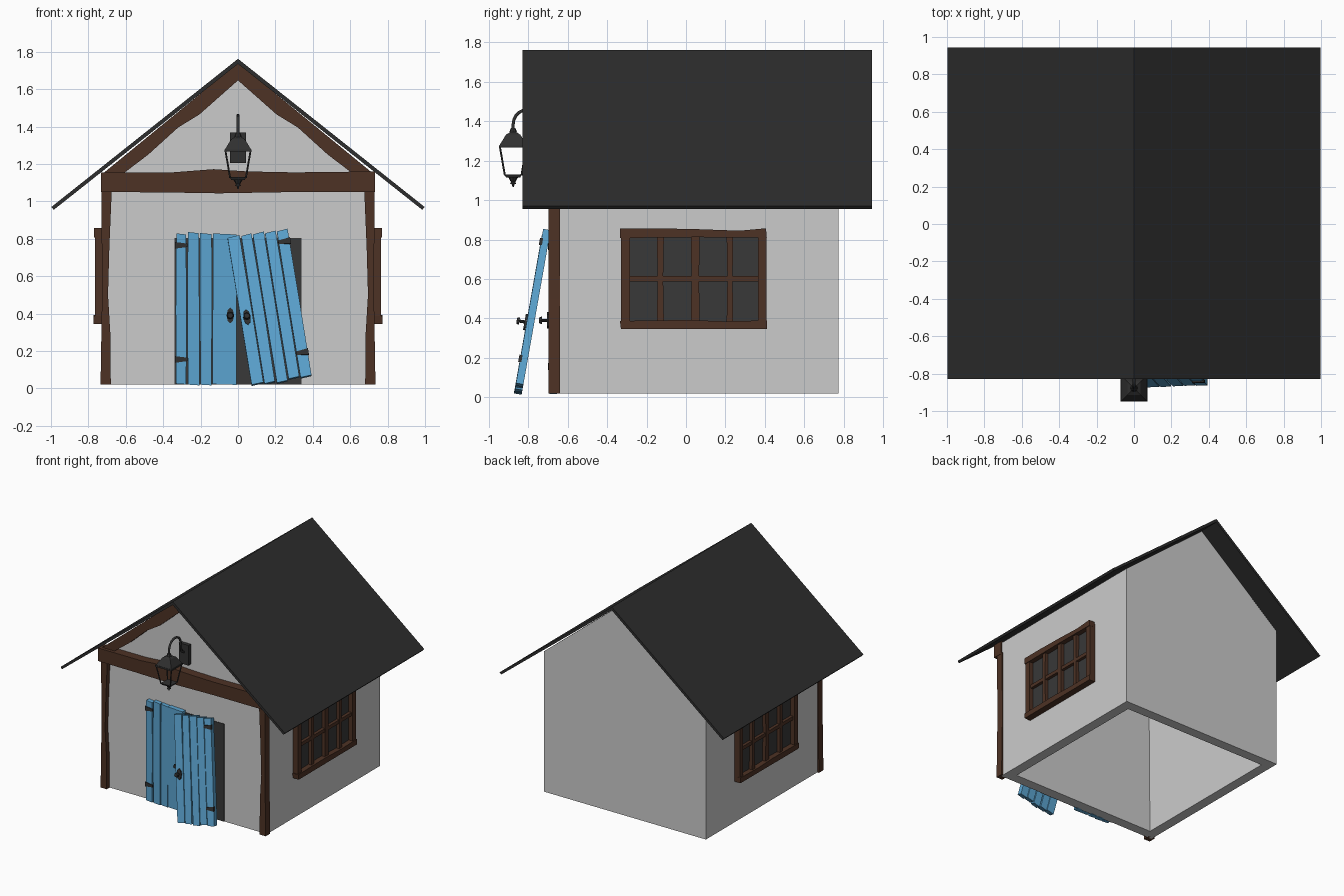
import bpy, bmesh, math, random
from mathutils import Matrix, Vector

if "Cube" in bpy.data.objects:
    bpy.data.objects.remove(bpy.data.objects["Cube"])

random.seed(4)


def material(name, rgb):
    m = bpy.data.materials.new(name)
    m.diffuse_color = (*rgb, 1)
    m.use_nodes = True
    m.node_tree.nodes["Principled BSDF"].inputs["Base Color"].default_value = m.diffuse_color
    return m


WOOD = material("brown_wood", (0.075, 0.032, 0.018))
BLUE = material("blue_paint", (0.105, 0.37, 0.63))
SLATE = material("dark_slate", (0.026, 0.026, 0.026))
IRON = material("dark_iron", (0.03, 0.03, 0.03))
GLASS = material("dark_pane", (0.04, 0.04, 0.04))


def finish(bm, name, mat, mtx=None):
    bmesh.ops.recalc_face_normals(bm, faces=bm.faces)
    if mtx:
        bmesh.ops.transform(bm, matrix=mtx, verts=bm.verts)
    me = bpy.data.meshes.new(name)
    bm.to_mesh(me)
    bm.free()
    ob = bpy.data.objects.new(name, me)
    bpy.context.collection.objects.link(ob)
    if mat:
        me.materials.append(mat)
    return ob


def prism(name, pts, axis, d0, d1, mat=None, mtx=None, open_bottom=False):
    """Outline (horizontal, z) extruded along x or y from d0 to d1."""
    bm = bmesh.new()
    at = (lambda p, d: (p[0], d, p[1])) if axis == 'y' else (lambda p, d: (d, p[0], p[1]))
    a = [bm.verts.new(at(p, d0)) for p in pts]
    b = [bm.verts.new(at(p, d1)) for p in pts]
    bm.faces.new(a)
    bm.faces.new(b[::-1])
    n = len(pts)
    for i in range(1 if open_bottom else 0, n):
        j = (i + 1) % n
        bm.faces.new((a[i], b[i], b[j], a[j]))
    return finish(bm, name, mat, mtx)


def rect(x0, x1, z0, z1):
    return [(x0, z0), (x1, z0), (x1, z1), (x0, z1)]


def cone(name, loc, r1, r2, h, seg, mat, rot=None, scale=(1, 1, 1), mtx=None):
    bm = bmesh.new()
    bmesh.ops.create_cone(bm, cap_ends=True, segments=seg, radius1=r1, radius2=r2, depth=h)
    m = Matrix.Translation(loc) @ Matrix.Diagonal((*scale, 1)) @ (rot or Matrix())
    return finish(bm, name, mat, (mtx or Matrix()) @ m)


def tube(name, pts, r, mat, cyclic=False):
    cu = bpy.data.curves.new(name, 'CURVE')
    cu.dimensions = '3D'
    cu.bevel_depth, cu.bevel_resolution, cu.use_fill_caps = r, 1, True
    sp = cu.splines.new('POLY')
    sp.points.add(len(pts) - 1)
    for p, q in zip(sp.points, pts):
        p.co = (*q, 1)
    sp.use_cyclic_u = cyclic
    cu.materials.append(mat)
    ob = bpy.data.objects.new(name, cu)
    bpy.context.collection.objects.link(ob)
    return ob


# Hollow walls, open underneath
walls = prism("walls", [(-.72, .02), (.72, .02), (.72, 1.15), (0, 1.733), (-.72, 1.15)],
              'y', -.66, .775, open_bottom=True)
sol = walls.modifiers.new("thickness", 'SOLIDIFY')
sol.thickness, sol.offset, sol.use_even_offset = .08, -1, True

# Gabled roof
prism("roof", [(-.998, .97), (-.985, .955), (0, 1.735), (.985, .955), (.998, .97), (0, 1.762)],
      'y', -.83, .943, SLATE)

# Timber frame on the front: posts, gable rafters, cross beam
for s, side in ((-1, "left"), (1, "right")):
    flip = lambda pts: [(s * x, z) for x, z in pts]
    prism(side + "_post", flip([(.735, .02), (.68, .02), (.683, .3), (.695, .5), (.688, .75),
                                (.675, 1.06), (.73, 1.06), (.727, .5)]), 'y', -.697, -.64, WOOD)
    prism(side + "_rafter", flip([(0, 1.74), (0, 1.647), (.206, 1.465), (.32, 1.395),
                                  (.48, 1.25), (.605, 1.155), (.715, 1.155)]), 'y', -.705, -.65, WOOD)
prism("cross_beam", [(-.733, 1.05), (-.4, 1.048), (-.1, 1.043), (.3, 1.05), (.733, 1.05),
                     (.733, 1.16), (.3, 1.155), (.05, 1.16), (-.13, 1.172), (-.35, 1.155), (-.733, 1.155)],
      'y', -.73, -.65, WOOD)

# Doorway
prism("door_opening", rect(-.34, .34, .02, .805), 'y', -.664, -.65, GLASS)


def door(name, s, mtx, edges):
    """Plank door; local x runs from the handle side (0) to the hinge side (s * 0.33)."""
    for i, (a, b) in enumerate(zip(edges, edges[1:])):
        w = [random.uniform(.001, .006) for _ in range(4)]
        top, low = .808 + random.uniform(0, .01), random.uniform(-.006, .006)
        pts = [(a + w[0], low), (b - w[1], low + .004), (b - .002, .4),
               (b - w[2], top), (a + w[3], top - .006), (a + .002, .45)]
        prism(f"{name}_plank_{i}", [(s * x, z) for x, z in pts], 'y',
              -.036 - random.uniform(0, .007), 0, BLUE, mtx)
    for z in (.135, .745):
        prism(name + "_hinge", [(s * x, z + d) for x, d in
                                ((.332, -.018), (.265, -.009), (.265, .009), (.332, .018))],
              'y', -.046, -.03, IRON, mtx)
    # Handle: plate, stem and knob
    turn = Matrix.Rotation(math.pi / 2, 4, 'X')
    k = s * .036
    cone(name + "_handle_plate", (k, -.045, .37), .02, .02, .01, 8, IRON, turn, (1, 1, 2.1), mtx)
    cone(name + "_handle_stem", (k, -.06, .37), .008, .008, .04, 8, IRON, turn, mtx=mtx)
    cone(name + "_handle_knob", (k, -.083, .37), .02, .014, .014, 8, IRON, turn, mtx=mtx)


door("left_door", -1, Matrix.Translation((-.005, -.655, .02)), [0, .132, .2, .268, .33])
lean = (Matrix.Translation((.07, -.835, .008)) @ Matrix.Rotation(math.radians(-10), 4, 'X')
        @ Matrix.Rotation(math.radians(-9), 4, 'Y'))
door("right_door", 1, lean, [0, .07, .135, .2, .265, .33])

# Windows on both sides
for s, side in ((-1, "left"), (1, "right")):
    n = side + "_window_"
    prism(n + "panes", rect(-.3, .38, .37, .83), 'x', s * .71, s * .73, GLASS)
    prism(n + "top_rail", [(-.335, .808), (.05, .812), (.41, .81), (.405, .857), (.27, .845),
                           (.05, .853), (-.15, .857), (-.335, .857)], 'x', s * .71, s * .77, WOOD)
    prism(n + "bottom_rail", [(-.33, .345), (.41, .347), (.41, .39), (.2, .385), (0, .392),
                              (-.335, .387)], 'x', s * .71, s * .772, WOOD)
    for y, w in ((-.308, .046), (.387, .044)):
        prism(n + "stile", rect(y - w / 2, y + w / 2, .36, .84), 'x', s * .71, s * .765, WOOD)
    for y, w in ((-.13, .036), (.047, .046), (.223, .034)):
        prism(n + "mullion", [(y - w / 2, .37), (y + w / 2, .37), (y + w / 2 - .004, .6),
                              (y + w / 2, .83), (y - w / 2, .83), (y - w / 2 + .004, .6)],
              'x', s * .71, s * .757, WOOD)
    prism(n + "crossbar", rect(-.3, .38, .588, .616), 'x', s * .71, s * .754, WOOD)

# Lantern: wall plate, hooked arm, cap, open cage and finials
LY = -.877
prism("lantern_wall_plate", rect(-.042, .042, 1.205, 1.367), 'y', -.69, -.65, IRON)
arc = [(0, -.802 - .075 * math.cos(a), 1.385 + .075 * math.sin(a))
       for a in [math.pi * i / 10 for i in range(11)]]
tube("lantern_arm", [(0, LY, 1.33)] + arc + [(0, -.72, 1.32), (0, -.68, 1.3)], .009, IRON)

sq = Matrix.Rotation(math.pi / 4, 4, 'Z')
R2 = math.sqrt(2)
for name, z, r1, r2, h in (("brim", 1.272, .073, .073, .012), ("cap", 1.305, .07, .036, .055),
                           ("cap_top", 1.34, .036, .012, .015), ("base", 1.122, .036, .044, .014)):
    cone("lantern_" + name, (0, LY, z), r1 * R2, r2 * R2, h, 4, IRON, sq)
for i in range(4):
    d = Vector((1, 0, 0)) if i == 0 else None
    sx, sy = ((1, 1), (-1, 1), (-1, -1), (1, -1))[i]
    tube("lantern_bar", [(sx * .042, LY + sy * .042, 1.125), (sx * .067, LY + sy * .067, 1.27)], .005, IRON)
for name, z, r1, r2, h in (("collar", 1.355, .02, .012, .02), ("drop", 1.103, .01, .025, .026),
                           ("ball", 1.088, .016, .01, .014), ("tip", 1.076, .003, .009, .02)):
    cone("lantern_" + name, (0, LY, z), r1, r2, h, 8, IRON)
